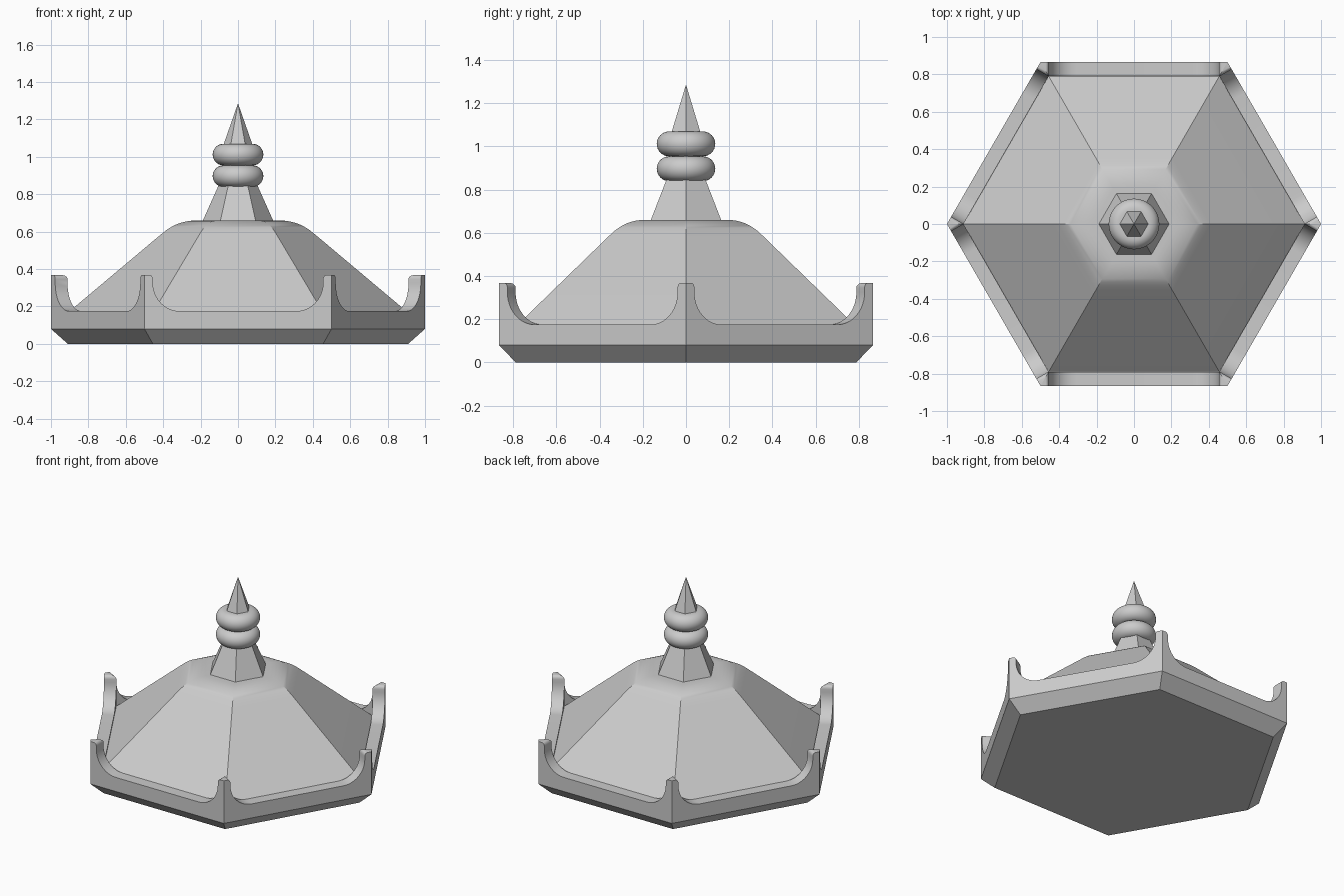
import bpy, bmesh, math
from mathutils import Vector

if "Cube" in bpy.data.objects:
    bpy.data.objects.remove(bpy.data.objects["Cube"])

GREY = (0.6, 0.6, 0.6, 1)
stone = bpy.data.materials.new("plain_grey")
stone.use_nodes = True
stone.diffuse_color = GREY
stone.node_tree.nodes["Principled BSDF"].inputs["Base Color"].default_value = GREY


def finish(name, bm, angle=30):
    bmesh.ops.remove_doubles(bm, verts=bm.verts, dist=1e-5)
    bmesh.ops.recalc_face_normals(bm, faces=bm.faces)
    mesh = bpy.data.meshes.new(name)
    bm.to_mesh(mesh)
    bm.free()
    mesh.materials.append(stone)
    obj = bpy.data.objects.new(name, mesh)
    bpy.context.collection.objects.link(obj)
    bpy.ops.object.select_all(action='DESELECT')
    obj.select_set(True)
    bpy.context.view_layer.objects.active = obj
    bpy.ops.object.shade_smooth_by_angle(angle=math.radians(angle))
    return obj


def lathe(name, profile, sides=6, angle=30):
    """Stack polygon rings of (radius, height) and cap both ends."""
    bm = bmesh.new()
    rings = []
    for r, z in profile:
        rings.append([bm.verts.new((r * math.cos(math.tau * i / sides),
                                    r * math.sin(math.tau * i / sides), z))
                      for i in range(sides)])
    for low, high in zip(rings, rings[1:]):
        for i in range(sides):
            j = (i + 1) % sides
            bm.faces.new((low[i], low[j], high[j], high[i]))
    bm.faces.new(rings[0])
    bm.faces.new(rings[-1])
    return finish(name, bm, angle)


# Hexagonal floor slab with a slanted underside
lathe("base_slab", [(0.91, 0), (1, 0.08)])

# Roof with a softly rounded shoulder
a, b, c = Vector((0.4, 0.595)), Vector((0.323, 0.66)), Vector((0.22, 0.66))
STEPS = 8
shoulder = [a * (1 - t) ** 2 + b * 2 * t * (1 - t) + c * t * t
            for t in (i / STEPS for i in range(STEPS + 1))]
lathe("roof", [(0.912, 0.08), (0.912, 0.165), (0.41, 0.587)] + [tuple(p) for p in shoulder])

# Rim: half outline of one side from middle to corner, with an upswept end
APOTHEM, DEPTH = math.sqrt(0.75), 0.076
half = [(0.31 + 0.145 * math.sin(u), 0.325 - 0.15 * math.cos(u))
        for u in (math.pi / 2 * i / 12 for i in range(13))]
half += [(0.472 - 0.017 * math.cos(u), 0.345 + 0.023 * math.sin(u))
         for u in (math.pi / 2 * i / 5 for i in range(6))]
half.append((0.5, 0.368))
outline = [(-t, z) for t, z in reversed(half)] + half

bm = bmesh.new()
for side in range(6):
    turn = math.radians(60 * side)

    def place(t, depth, z):
        x, y = t, depth - APOTHEM
        return bm.verts.new((x * math.cos(turn) - y * math.sin(turn),
                             x * math.sin(turn) + y * math.cos(turn), z))

    columns = []
    for t, z in outline:
        d = min(DEPTH, (0.5 - abs(t)) * math.sqrt(3))
        columns.append([place(t, 0, 0.08), place(t, 0, z), place(t, d, z), place(t, d, 0.08)])
    for p, q in zip(columns, columns[1:]):
        for i in range(3):
            bm.faces.new((p[i], q[i], q[i + 1], p[i + 1]))
bmesh.ops.dissolve_degenerate(bm, dist=1e-5, edges=bm.edges)
finish("corner_rim", bm)

# Spire: tapered foot, core, two rings and a pointed tip
lathe("spire_foot", [(0.19, 0.655), (0.105, 0.845)])
lathe("spire_core", [(0.085, 0.84), (0.085, 1.06)])
for name, z in (("lower_ring", 0.897), ("upper_ring", 1.012)):
    minor = 0.0575
    lathe(name, [(0.078 + minor * math.sin(math.pi * i / 16),
                  z - minor * math.cos(math.pi * i / 16)) for i in range(17)], 48)
lathe("spire_tip", [(0.081, 1.055), (0.0005, 1.285)])
